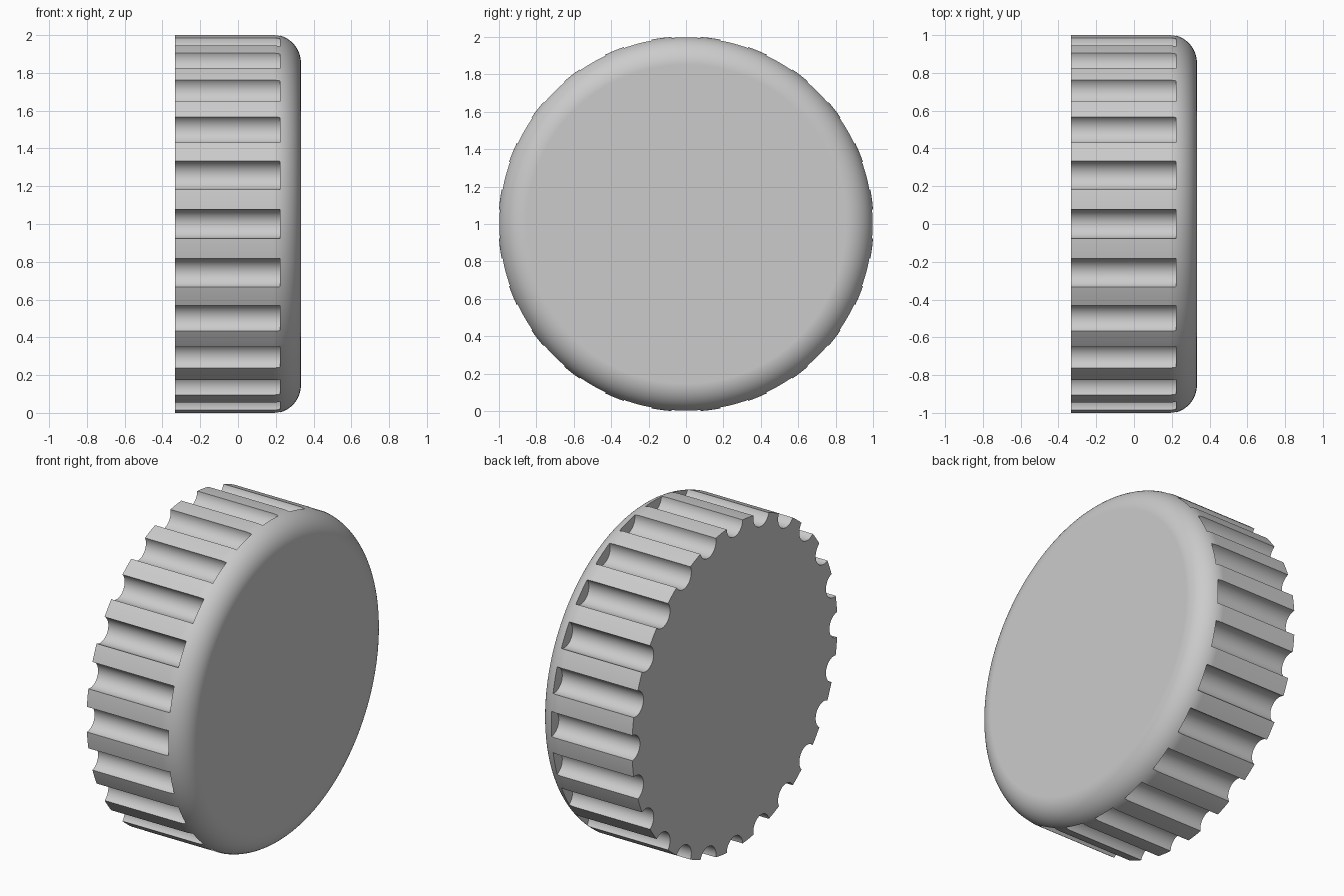
import bpy, bmesh
from math import sin, cos, pi, radians
from mathutils import Matrix, Vector

if "Cube" in bpy.data.objects:
    bpy.data.objects.remove(bpy.data.objects["Cube"])

RADIUS = 1.003       # knob radius
HALF = 0.333         # half thickness along x
FILLET = 0.15        # rounded front rim
FLUTES = 24          # finger grooves
FLUTE_R = 0.078
FLUTE_END = 0.222    # grooves stop short of the rounded rim
CENTRE = Vector((0, 0, 1))


def make_object(name, bm):
    bmesh.ops.recalc_face_normals(bm, faces=bm.faces)
    mesh = bpy.data.meshes.new(name)
    bm.to_mesh(mesh)
    bm.free()
    obj = bpy.data.objects.new(name, mesh)
    obj.location = CENTRE
    bpy.context.collection.objects.link(obj)
    return obj


def grey_material():
    mat = bpy.data.materials.new("light_grey")
    mat.use_nodes = True
    colour = (0.6, 0.6, 0.6, 1)
    mat.diffuse_color = colour
    mat.node_tree.nodes["Principled BSDF"].inputs["Base Color"].default_value = colour
    return mat


# Knob body: disc with one rounded rim, turned around the x axis
bm = bmesh.new()
steps, sides = 16, 192
profile = [(-HALF, RADIUS)]
for i in range(steps + 1):
    a = pi / 2 * i / steps
    profile.append((HALF - FILLET + FILLET * sin(a), RADIUS - FILLET + FILLET * cos(a)))
rings = []
for x, r in profile:
    rings.append([bm.verts.new((x, r * cos(2 * pi * k / sides), r * sin(2 * pi * k / sides)))
                  for k in range(sides)])
for lower, upper in zip(rings, rings[1:]):
    for k in range(sides):
        n = (k + 1) % sides
        bm.faces.new((lower[k], lower[n], upper[n], upper[k]))
bm.faces.new(rings[0])
bm.faces.new(rings[-1])
knob = make_object("knob_body", bm)

# Round cutters for the grooves, open at the back face
bm = bmesh.new()
start = -HALF - 0.1
for i in range(FLUTES):
    a = 2 * pi * i / FLUTES
    place = (Matrix.Rotation(a, 4, 'X')
             @ Matrix.Translation(((start + FLUTE_END) / 2, RADIUS, 0))
             @ Matrix.Rotation(pi / 2, 4, 'Y'))
    bmesh.ops.create_cone(bm, cap_ends=True, segments=40, radius1=FLUTE_R, radius2=FLUTE_R,
                          depth=FLUTE_END - start, matrix=place)
cutter = make_object("groove_cutter", bm)
cutter.hide_render = True

# Cut the grooves
bpy.context.view_layer.objects.active = knob
knob.select_set(True)
cut = knob.modifiers.new("grooves", 'BOOLEAN')
cut.operation = 'DIFFERENCE'
cut.solver = 'EXACT'
cut.object = cutter
bpy.ops.object.modifier_apply(modifier=cut.name)
bpy.data.objects.remove(cutter)

# Finish: one colour, smooth curves with crisp groove edges
knob.data.materials.clear()
knob.data.materials.append(grey_material())
bpy.ops.object.shade_smooth_by_angle(angle=radians(30))
weighted = knob.modifiers.new("clean_shading", 'WEIGHTED_NORMAL')
weighted.keep_sharp = True
